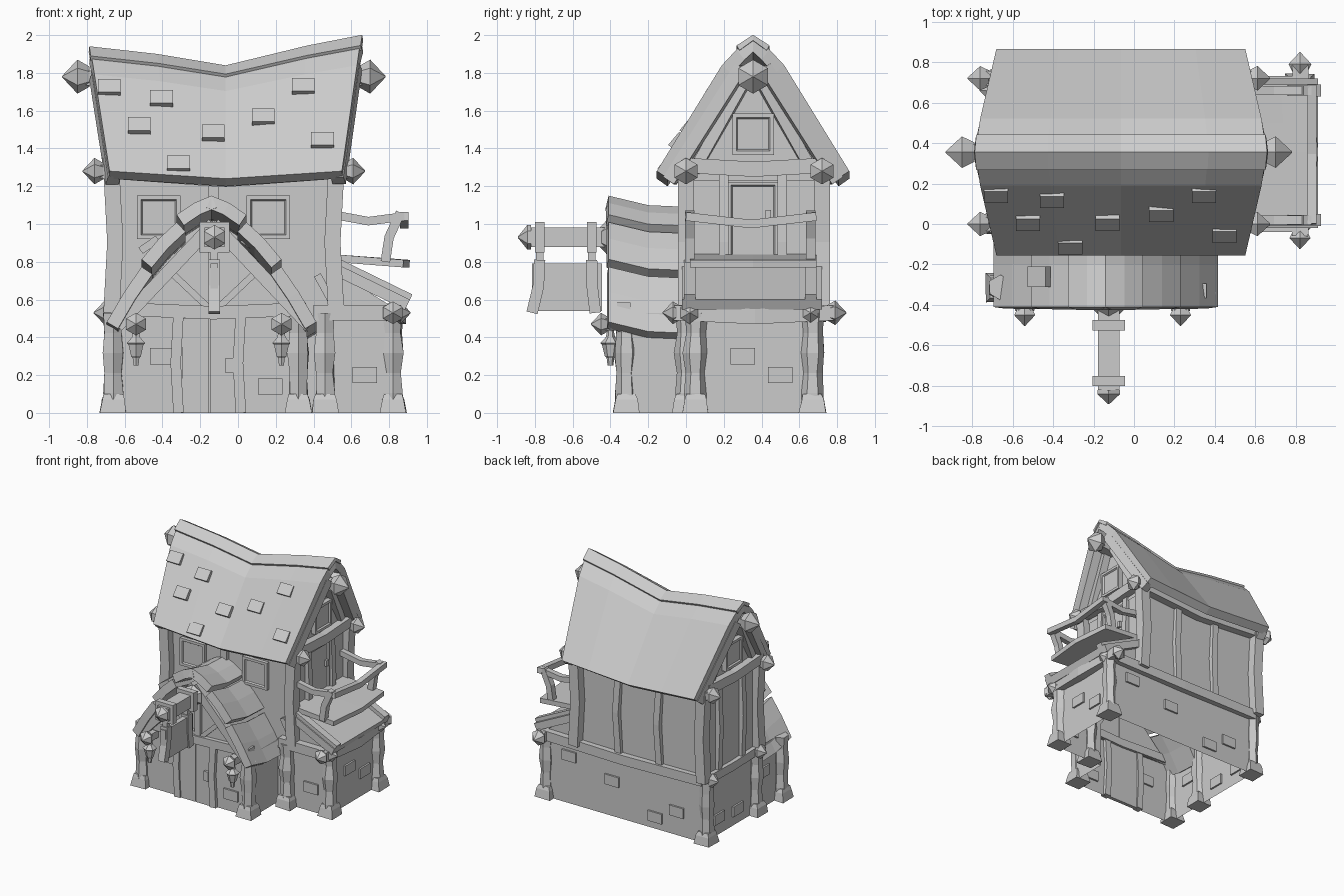
import bpy, bmesh, math, random
from mathutils import Vector, Matrix

random.seed(4)
if "Cube" in bpy.data.objects:
    bpy.data.objects.remove(bpy.data.objects["Cube"])

grey = bpy.data.materials.new("plain grey")
grey.use_nodes = True
grey.diffuse_color = (.6, .6, .6, 1)
grey.node_tree.nodes["Principled BSDF"].inputs["Base Color"].default_value = grey.diffuse_color

# Main planes of the house
LEFT, RIGHT, ANNEX = -.65, .5, .82
FRONT, BACK, MID = .02, .69, .355
FLOOR, EAVES, ATTIC = .53, 1.28, 1.78
PORCH, PORCH_MID, PORCH_HALF = -.33, -.13, .49
SIGN = -.125


def finish(name, bm):
    bmesh.ops.remove_doubles(bm, verts=bm.verts, dist=.0005)
    bmesh.ops.recalc_face_normals(bm, faces=bm.faces)
    mesh = bpy.data.meshes.new(name)
    bm.to_mesh(mesh)
    bm.free()
    mesh.materials.append(grey)
    ob = bpy.data.objects.new(name, mesh)
    bpy.context.collection.objects.link(ob)
    return ob


def sweep(name, points, width, scales, sides=4, wobble=0):
    """Carry a polygon section along a path, scaled at each point."""
    points = [Vector(p) for p in points]
    radius = width * (math.sqrt(.5) if sides == 4 else .5)
    last = len(points) - 1
    bm, rings = bmesh.new(), []
    for i, (point, scale) in enumerate(zip(points, scales)):
        along = (points[min(i + 1, last)] - points[max(i - 1, 0)]).normalized()
        ref = Vector((0, 1, 0)) if abs(along.z) > .9 else Vector((0, 0, 1))
        side = along.cross(ref).normalized()
        up = side.cross(along)
        ring = []
        for j in range(sides):
            angle = (j + .5) * math.tau / sides
            reach = radius * scale * (1 + random.uniform(-wobble, wobble))
            ring.append(bm.verts.new(point + (side * math.cos(angle) + up * math.sin(angle)) * reach))
        rings.append(ring)
    for a, b in zip(rings, rings[1:]):
        for j in range(sides):
            bm.faces.new((a[j], a[j - 1], b[j - 1], b[j]))
    bm.faces.new(rings[0])
    bm.faces.new(rings[-1])
    finish(name, bm)


def beam(name, start, end, width, bend=(0, 0, 0)):
    """Square timber, bent in the middle."""
    start, end = Vector(start), Vector(end)
    middle = (start + end) / 2 + Vector(bend)
    sweep(name, [start, middle, end], width, [1, 1, 1])


def upright(name, x, y, low, high, width, bend=(0, 0, 0)):
    beam(name, (x, y, low), (x, y, high), width, bend)


def finial(place, direction, radius):
    place, reach = Vector(place), Vector(direction) * radius
    sweep("finial", [place - reach * .7, place, place + reach * .9], radius * 2, [.6, 1, .04], sides=6)


def sheet(name, surface, us, vs, thickness):
    """Surface from a rule, thickened downwards."""
    bm = bmesh.new()
    grid = [[bm.verts.new(surface(u, v)) for v in vs] for u in us]
    for a, b in zip(grid, grid[1:]):
        for j in range(len(vs) - 1):
            bm.faces.new((a[j], a[j + 1], b[j + 1], b[j]))
    ob = finish(name, bm)
    if sum(face.normal.z for face in ob.data.polygons) < 0:
        ob.data.flip_normals()
    solid = ob.modifiers.new("thickness", "SOLIDIFY")
    solid.thickness = thickness
    solid.offset = -1


def panel(name, place, width, height, depth, turn=0, inset=0, tilt=0):
    """Block facing -y, turned about z; an inset sinks the front face."""
    bm = bmesh.new()
    bmesh.ops.create_cube(bm, size=1, matrix=Matrix.Diagonal((width, depth, height, 1)))
    if inset:
        front = [min(bm.faces, key=lambda face: face.calc_center_median().y)]
        bmesh.ops.inset_region(bm, faces=front, thickness=inset, depth=0)
        bmesh.ops.inset_region(bm, faces=front, thickness=.01, depth=-.012)
    bm.transform(Matrix.Translation(place) @ Matrix.Rotation(math.radians(turn), 4, "Z")
                 @ Matrix.Rotation(math.radians(tilt), 4, "X"))
    finish(name, bm)


def shell(name, profile, axis, start, end, capped=True):
    """Profile extruded along x, y or z; the profile itself stays open."""
    place = {"x": lambda u, v, s: (s, u, v), "y": lambda u, v, s: (u, s, v), "z": lambda u, v, s: (u, v, s)}
    bm = bmesh.new()
    a, b = [[bm.verts.new(place[axis](u, v, s)) for u, v in profile] for s in (start, end)]
    for i in range(len(profile) - 1):
        bm.faces.new((a[i], a[i + 1], b[i + 1], b[i]))
    if capped:
        bm.faces.new(a)
        bm.faces.new(b)
    finish(name, bm)


# Walls: one hollow ground floor around house and porch
nook = PORCH_MID + PORCH_HALF
shell("lower_walls", [(nook, FRONT), (nook, PORCH), (LEFT, PORCH), (LEFT, BACK), (ANNEX, BACK),
                      (ANNEX, FRONT), (nook, FRONT)], "z", 0, FLOOR, capped=False)
shell("upper_walls", [(FRONT, FLOOR), (FRONT, EAVES), (BACK, EAVES), (BACK, FLOOR)], "x", LEFT, RIGHT)
shell("porch_gable", [(PORCH_MID + u * PORCH_HALF, z) for u, z in ((-1, .5), (0, 1), (1, .5))],
      "y", PORCH, PORCH + .02)


# Main roof: the ridge sags, and the slopes narrow towards the eaves
def roof(u, v):
    t = abs(v)
    ridge = 1.82 + .13 * abs(u) ** .8 + .03 * u
    eave = 1.24 + .04 * abs(u)
    x = -.065 + .715 * u * (1 - .14 * t)
    return Vector((x, MID + math.copysign(.51 * t ** .7, v), ridge + (eave - ridge) * t))


def cap(u, v):
    return roof(u * 1.01, v) + Vector((0, 0, .02))


stations = [-1, -.5, 0, .6, 1]
sheet("main_roof", roof, stations, [-1, -.2, -.08, 0, .08, .2, 1], .07)
sheet("ridge_cap", cap, stations, [-.08, 0, .08], .03)
for u, v in [(-.9, .3), (-.5, .35), (.6, .3), (.3, .5), (-.7, .6), (-.1, .6), (.8, .75), (-.4, .9)]:
    panel("roof_tile", roof(u, -v) + Vector((0, .01, 0)), .12, .09, .035, tilt=-40)

# Ridge and eave beams with finials
beam("ridge_beam", (LEFT - .2, MID, ATTIC), (RIGHT + .2, MID, ATTIC), .08, (0, 0, -.08))
for y in (0, BACK + .03):
    beam("eave_beam", (LEFT - .1, y, EAVES), (RIGHT + .1, y, EAVES), .07, (0, 0, -.05))

# Both gable ends
for x, side in ((LEFT, -1), (RIGHT, 1)):
    out = Vector((side, 0, 0))
    gable = [(-.33, EAVES - .05), (-.3, 1.42), (0, ATTIC + .05), (.3, 1.42), (.33, EAVES - .05)]
    shell("gable_wall", [(MID + u, z) for u, z in gable], "x", x - .01, x + .01)
    finial((x + side * .2, MID, ATTIC), out, .09)
    tie = x + side * .03
    beam("gable_tie", (tie, 0, EAVES + .03), (tie, BACK + .03, EAVES + .03), .08, (0, 0, -.02))
    panel("attic_window", (x + side * .02, MID, 1.475), .22, .22, .06, side * 90, .03)
    for m, y in ((-1, 0), (1, BACK + .03)):
        finial((x + side * .11, y, EAVES), out, .07)
        beam("gable_rafter", (x, MID + m * .31, EAVES), (x + side * .05, MID + m * .03, ATTIC), .06)
        inward = Vector((side * -.02, m * -.07, -.05))
        beam("barge_board", roof(side, m) + inward, roof(side, m * .14) + inward, .07)
        upright("corner_timber", x + side * .02, y, FLOOR, EAVES, .085, out * -.02)
        upright("side_timber", x, MID + m * .155, FLOOR, EAVES, .05, out * .015)

# Upper floor timbers, windows and balcony door
for x in (-.25, .13):
    upright("back_timber", x, BACK, FLOOR, EAVES - .02, .055, (.02, .01, 0))
upright("front_timber", PORCH_MID, FRONT, .9, EAVES - .03, .06)
for side in (-1, 1):
    panel("front_window", (PORCH_MID + side * .29, FRONT, 1.035), .23, .23, .06, inset=.03)
panel("balcony_door", (RIGHT, MID, 1), .26, .44, .03, 90, .02)
panel("door_plate", (RIGHT + .02, MID + .08, 1.05), .03, .05, .02, 90)

# Lower posts on stone feet
for x, y in [(LEFT - .01, PORCH + .015), (RIGHT - .18, PORCH + .015), (RIGHT - .04, 0), (ANNEX, .05),
             (ANNEX, BACK - .02), (LEFT - .01, BACK - .02), (LEFT - .01, FRONT)]:
    sweep("lower_post", [(x, y, FLOOR * i / 5) for i in range(6)], .12,
          [.9, .95, .85, 1.05, .85, 1], sides=6, wobble=.1)
    sweep("post_foot", [(x, y, 0), (x, y, .07), (x, y, .1)], .14, [1, .85, .7], wobble=.06)

# Floor beams with finials
beam("back_beam", (LEFT, BACK, FLOOR), (ANNEX, BACK, FLOOR), .08, (0, .01, -.01))
beam("left_beam", (LEFT, 0, FLOOR), (LEFT, BACK, FLOOR), .07, (0, 0, -.01))
beam("right_beam", (ANNEX, -.06, FLOOR), (ANNEX, BACK + .1, FLOOR), .08, (.03, 0, -.02))
beam("front_beam", (RIGHT - .1, 0, FLOOR), (ANNEX, 0, FLOOR), .08)
finial((ANNEX, -.07, FLOOR), (0, -1, 0), .06)
finial((ANNEX, BACK + .1, FLOOR), (0, 1, 0), .065)

# Lean-to roof with the balcony above it
high, low, lip = Vector((RIGHT, 0, .8)), Vector((ANNEX + .09, 0, .6)), ANNEX + .06


def lean_to(u, y):
    return high.lerp(low, u) + Vector((0, y, 0))


def balcony(u, y):
    return (RIGHT + u * (lip + .03 - RIGHT - abs(y - MID) * .1), y, .84 - .03 * u)


sheet("lean_to_roof", lean_to, [0, 1], [-.02, BACK + .03], .06)
sheet("balcony_floor", balcony, [0, .6, 1], [FRONT, .2, MID, .5, BACK], .04)
for y in (FRONT, BACK - .03):
    shell("lean_to_end", [(RIGHT, .5), (RIGHT, .76), (ANNEX, .56), (ANNEX, .5)], "y", y, y + .02)
    beam("lean_to_edge", lean_to(0, y), lean_to(1, y), .06)
    beam("balcony_side_rail", (RIGHT, y, 1.05), (lip, y, 1.04), .045, (0, 0, -.03))
    beam("balcony_post", (ANNEX - .04, y, .8), (ANNEX + .04, y, 1.06), .05, (-.02, 0, 0))
    for x, direction in ((LEFT - .06, -1), (ANNEX + .04, 1)):
        finial((x, y, FLOOR), (direction, 0, 0), .06)
beam("lean_to_brace", (RIGHT - .08, 0, .73), (RIGHT + .03, 0, FLOOR), .04)
beam("balcony_front_rail", (lip, 0, 1.04), (lip, BACK, 1.04), .045, (0, 0, -.04))

# Porch roof: three overlapping courses on each side, with a loose tile
for side in (-1, 1):
    for course in range(3):
        def slope(y, f):
            reach = .185 * (course + f)
            sag = .06 * min(1, (y + .41) * 4)
            return (PORCH_MID - .01 + side * reach, y, 1.15 - reach / 2 - 1.4 * reach ** 2 + .04 * f - sag)
        sheet("porch_roof_course", slope, [-.41, -.2, FRONT], [0, .5, 1], .07)
    panel("porch_tile", (PORCH_MID - .07 + side * .27, -.26, .89), .1, .11, .04, side * 90, tilt=-55)
    beam("porch_barge_board", (PORCH_MID + side * .51, PORCH - .04, .46), (PORCH_MID, PORCH - .04, 1), .07)
    beam("porch_brace", (PORCH_MID + side * .03, PORCH, .56), (PORCH_MID + side * .22, PORCH, .74), .035)
    # Eave beam with its lantern
    x, z = PORCH_MID - .025 + side * .385, FLOOR - .06
    beam("porch_eave_beam", (x, -.45, z), (x, PORCH, z), .06)
    finial((x, -.45, z), (0, -1, 0), .06)
    sweep("lantern", [(x, -.4, z - drop) for drop in (.22, .18, .17, .11, .1, .07, 0)], .1,
          [.3, .4, .6, .9, 1.1, .5, .2], sides=6)

# Porch front and door
beam("porch_tie", (PORCH_MID - PORCH_HALF, PORCH, .55), (PORCH_MID + PORCH_HALF, PORCH, .55), .07, (0, 0, -.02))
upright("porch_king_post", PORCH_MID, PORCH, FLOOR, 1, .05)
for side in (-1, 1):
    door = PORCH_MID - .02
    upright("door_jamb", door + side * .165, PORCH, 0, FLOOR, .055, (-.015, 0, 0))
    panel("door_leaf", (door + side * .075, PORCH, .25), .145, .5, .03)
panel("door_handle", (-.045, PORCH - .02, .25), .04, .08, .03)

# Hanging sign
beam("sign_beam", (SIGN, -.82, .93), (SIGN, PORCH, .93), .105)
sweep("sign_beam_tip", [(SIGN, y, .93) for y in (-.82, -.84, -.89)], .13, [1, 1, .05], sides=6)
finial((SIGN, -.42, .93), (0, -1, 0), .09)
for y, lean in ((-.775, -.04), (-.5, .02)):
    beam("sign_ring", (SIGN, y - .025, .93), (SIGN, y + .025, .93), .16)
    upright("sign_hook", SIGN, y, .79, .88, .04)
    beam("sign_trim", (SIGN, y, .81), (SIGN, y + lean, FLOOR), .06, (0, -lean / 3, 0))
panel("sign_board", (SIGN, -.63, .665), .37, .25, .04, 90)

# Raised stones in the lower walls
for y, spots in ((PORCH, [(-.4, .3), (.17, .14)]), (FRONT, [(.67, .2)]),
                 (BACK, [(.6, .4), (.2, .3), (-.2, .1), (-.4, .2)])):
    for x, z in spots:
        panel("wall_stone", (x, y, z), .13, .085, .03)
for x, spots in ((ANNEX, [(.3, .3), (.5, .2)]), (LEFT, [(.5, .14), (.25, .12), (-.1, .3)])):
    for y, z in spots:
        panel("wall_stone", (x, y, z), .13, .085, .03, 90)
